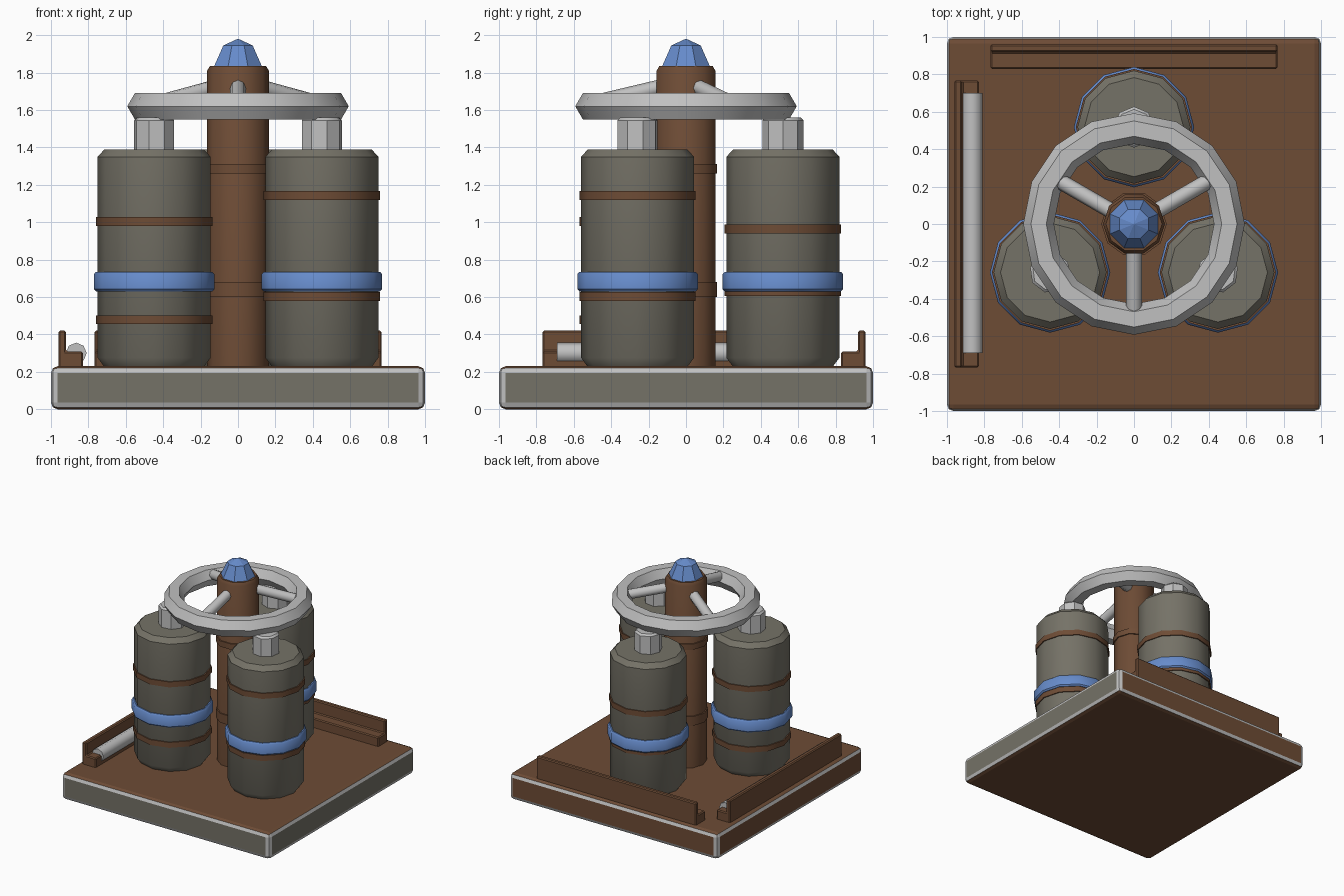
import bpy, bmesh, math
from mathutils import Vector

if "Cube" in bpy.data.objects:
    bpy.data.objects.remove(bpy.data.objects["Cube"])


def material(name, rgb):
    m = bpy.data.materials.new(name)
    m.diffuse_color = (*rgb, 1)
    m.use_nodes = True
    m.node_tree.nodes["Principled BSDF"].inputs["Base Color"].default_value = m.diffuse_color
    return m


BROWN = material("rust brown", (0.155, 0.072, 0.036))
OLIVE = material("olive grey", (0.178, 0.168, 0.135))
GREY = material("light metal", (0.53, 0.53, 0.53))
BLUE = material("blue paint", (0.135, 0.262, 0.60))


def finish(name, bm, mats, angle=40):
    bmesh.ops.recalc_face_normals(bm, faces=bm.faces)
    me = bpy.data.meshes.new(name)
    bm.to_mesh(me)
    bm.free()
    for m in mats:
        me.materials.append(m)
    ob = bpy.data.objects.new(name, me)
    bpy.context.collection.objects.link(ob)
    if angle:
        bpy.ops.object.select_all(action='DESELECT')
        ob.select_set(True)
        bpy.context.view_layer.objects.active = ob
        bpy.ops.object.shade_smooth_by_angle(angle=math.radians(angle))
    return ob


def lathe(name, profile, mat, sides, center=(0, 0), turn=0.0, closed=False, angle=40):
    """Revolve (radius, z) points around a vertical axis; open profiles are capped."""
    bm = bmesh.new()
    rings = []
    for r, z in profile:
        rings.append([bm.verts.new((center[0] + r * math.cos(turn + math.tau * i / sides),
                                    center[1] + r * math.sin(turn + math.tau * i / sides), z))
                      for i in range(sides)])
    pairs = list(zip(rings, rings[1:]))
    if closed:
        pairs.append((rings[-1], rings[0]))
    else:
        bm.faces.new(rings[0])
        bm.faces.new(rings[-1])
    for a, b in pairs:
        for i in range(sides):
            j = (i + 1) % sides
            bm.faces.new((a[i], a[j], b[j], b[i]))
    return finish(name, bm, [mat], angle)


def rod(name, start, end, radius, mat, sides=8):
    a, b = Vector(start), Vector(end)
    bm = bmesh.new()
    bmesh.ops.create_cone(bm, cap_ends=True, segments=sides, radius1=radius,
                          radius2=radius, depth=(b - a).length)
    rot = (b - a).to_track_quat('Z', 'Y').to_matrix()
    for v in bm.verts:
        v.co = rot @ v.co + (a + b) / 2
    return finish(name, bm, [mat], 50)


# Base plate: worn metal edges, olive panels on the front and right sides
bm = bmesh.new()
bmesh.ops.create_cube(bm, size=1)
for v in bm.verts:
    v.co = (v.co.x * 2, v.co.y * 2, (v.co.z + 0.5) * 0.23)
bmesh.ops.bevel(bm, geom=bm.edges[:], offset=0.035, segments=2, profile=0.5, affect='EDGES')
bm.normal_update()
for f in bm.faces:
    n = f.normal
    if max(abs(c) for c in n) < 0.99:
        f.material_index = 0 if abs(n.z) > 0.8 else 2
    elif n.x > 0.9 or n.y < -0.9:
        f.material_index = 1
finish("base_plate", bm, [BROWN, OLIVE, GREY], 0)

# Central column with collars and a pointed cap
lathe("column", [(0.165, 0.22), (0.165, 1.81), (0.15, 1.835)], BROWN, 10)
for z0, z1 in ((0.60, 0.68), (1.26, 1.31)):
    lathe("column_collar", [(0.175, z0), (0.175, z1)], BROWN, 10)
lathe("column_cap", [(0.14, 1.83), (0.085, 1.945), (0.003, 1.98)], BLUE, 8,
      turn=math.pi / 8, angle=0)

# Three tanks, each with a nozzle, two thin straps and a blue band
TANKS = (("left", 210, (0.98, 0.455)), ("right", 330, (1.12, 0.58)), ("back", 90, (0.94, 0.605)))
for side, deg, straps in TANKS:
    a = math.radians(deg)
    c = (0.518 * math.cos(a), 0.518 * math.sin(a))
    lathe(side + "_tank", [(0.265, 0.225), (0.302, 0.275), (0.302, 1.35), (0.265, 1.39)],
          OLIVE, 12, c, a)
    lathe(side + "_nozzle", [(0.11, 1.38), (0.11, 1.545), (0.095, 1.56)], GREY, 8, c, a)
    for z in straps:
        lathe(side + "_strap", [(0.311, z), (0.311, z + 0.047)], BROWN, 12, c, a)
    lathe(side + "_blue_band", [(0.311, 0.63), (0.322, 0.642), (0.322, 0.722), (0.311, 0.735)],
          BLUE, 12, c, a)

# Hand wheel: six-sided rim and three sloping spokes
rim = [(0.51 + 0.082 * math.cos(math.tau * i / 6), 1.62 + 0.082 * math.sin(math.tau * i / 6))
       for i in range(6)]
lathe("wheel_rim", rim, GREY, 16, closed=True)
for deg in (30, 150, 270):
    a = math.radians(deg)
    d = Vector((math.cos(a), math.sin(a), 0))
    rod("wheel_spoke", d * 0.08 + Vector((0, 0, 1.735)), d * 0.48 + Vector((0, 0, 1.64)),
        0.042, GREY)


# L-shaped rails along the left and back edges
def rail(name, place):
    profile = [(0.96, 0.22), (0.96, 0.42), (0.92, 0.42), (0.92, 0.31), (0.83, 0.31), (0.83, 0.22)]
    bm = bmesh.new()
    ends = [[bm.verts.new(place(d, t, z)) for d, z in profile] for t in (-0.767, 0.767)]
    for e in ends:
        bm.faces.new(e)
    for i in range(6):
        j = (i + 1) % 6
        bm.faces.new((ends[0][i], ends[0][j], ends[1][j], ends[1][i]))
    ob = finish(name, bm, [BROWN], 0)
    mod = ob.modifiers.new("edge", 'BEVEL')
    mod.width = 0.008
    mod.segments = 1


rail("left_rail", lambda d, t, z: (-d, t, z))
rail("back_rail", lambda d, t, z: (t, d, z))

# Pipe resting on the left rail
rod("rail_pipe", (-0.865, -0.69, 0.30), (-0.865, 0.70, 0.30), 0.056, GREY)
